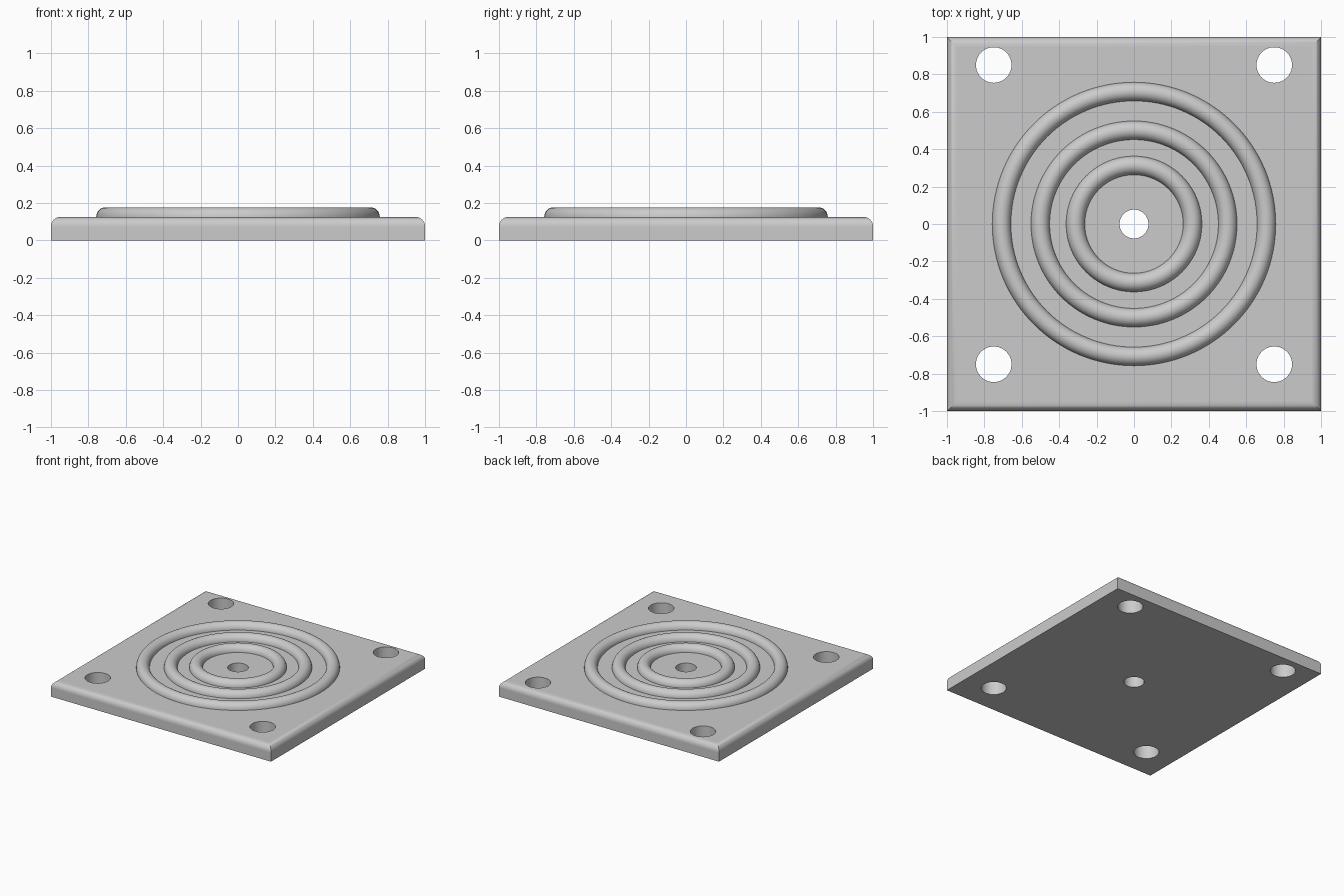
import bpy, bmesh, math

default = bpy.data.objects.get("Cube")
if default:
    bpy.data.objects.remove(default, do_unlink=True)

PLATE_TOP = 0.125
EDGE_RADIUS = 0.05
BEAD_RADIUS = 0.05

grey = bpy.data.materials.new("plain grey")
grey.use_nodes = True
colour = (0.6, 0.6, 0.6, 1)
grey.diffuse_color = colour
grey.node_tree.nodes["Principled BSDF"].inputs["Base Color"].default_value = colour


def make_object(name, bm):
    bmesh.ops.recalc_face_normals(bm, faces=bm.faces)
    mesh = bpy.data.meshes.new(name)
    bm.to_mesh(mesh)
    bm.free()
    mesh.materials.append(grey)
    obj = bpy.data.objects.new(name, mesh)
    bpy.context.collection.objects.link(obj)
    return obj


def smooth(obj):
    bpy.ops.object.select_all(action="DESELECT")
    obj.select_set(True)
    bpy.context.view_layer.objects.active = obj
    bpy.ops.object.shade_smooth_by_angle(angle=math.radians(35))


def bridge(bm, a, b):
    for i in range(len(a)):
        j = (i + 1) % len(a)
        bm.faces.new((a[i], a[j], b[j], b[i]))


# Square plate: stacked outlines following a rounded, mitred top edge
bm = bmesh.new()
profile = [(1, 0)]
STEPS = 10
for i in range(STEPS + 1):
    t = math.pi / 2 * i / STEPS
    profile.append((1 - EDGE_RADIUS * (1 - math.cos(t)),
                    PLATE_TOP - EDGE_RADIUS * (1 - math.sin(t))))
loops = [[bm.verts.new((sx * h, sy * h, z))
          for sx, sy in ((-1, -1), (1, -1), (1, 1), (-1, 1))]
         for h, z in profile]
for lower, upper in zip(loops, loops[1:]):
    bridge(bm, lower, upper)
bm.faces.new(loops[0])
bm.faces.new(loops[-1])
plate = make_object("plate", bm)

# Through holes: four for screws and one in the centre
holes = [(x, y, 0.095) for x in (-0.75, 0.75) for y in (-0.75, 0.85)]
holes.append((0, 0, 0.077))
bm = bmesh.new()
for x, y, r in holes:
    made = bmesh.ops.create_cone(bm, cap_ends=True, segments=64,
                                 radius1=r, radius2=r, depth=1)
    bmesh.ops.translate(bm, verts=made["verts"], vec=(x, y, 0))
cutter = make_object("hole_cutter", bm)
cutter.hide_render = True

cut = plate.modifiers.new("holes", "BOOLEAN")
cut.operation = "DIFFERENCE"
cut.solver = "EXACT"
cut.object = cutter
bpy.context.view_layer.objects.active = plate
bpy.ops.object.modifier_apply(modifier=cut.name)
bpy.data.objects.remove(cutter, do_unlink=True)

# Smooth the rounded edge and holes, keep the broad faces flat
smooth(plate)
for face in plate.data.polygons:
    if face.area > 0.12:
        face.use_smooth = False

# Three concentric half-round beads
for name, radius in (("inner_ring", 0.313), ("middle_ring", 0.501),
                     ("outer_ring", 0.708)):
    bm = bmesh.new()
    arcs = []
    for i in range(17):
        t = math.pi * i / 16
        r = radius + BEAD_RADIUS * math.cos(t)
        z = PLATE_TOP + BEAD_RADIUS * math.sin(t) * 1.04
        arcs.append([bm.verts.new((r * math.cos(a), r * math.sin(a), z))
                     for a in (math.tau * k / 128 for k in range(128))])
    for a, b in zip(arcs, arcs[1:]):
        bridge(bm, a, b)
    bridge(bm, arcs[-1], arcs[0])
    smooth(make_object(name, bm))
